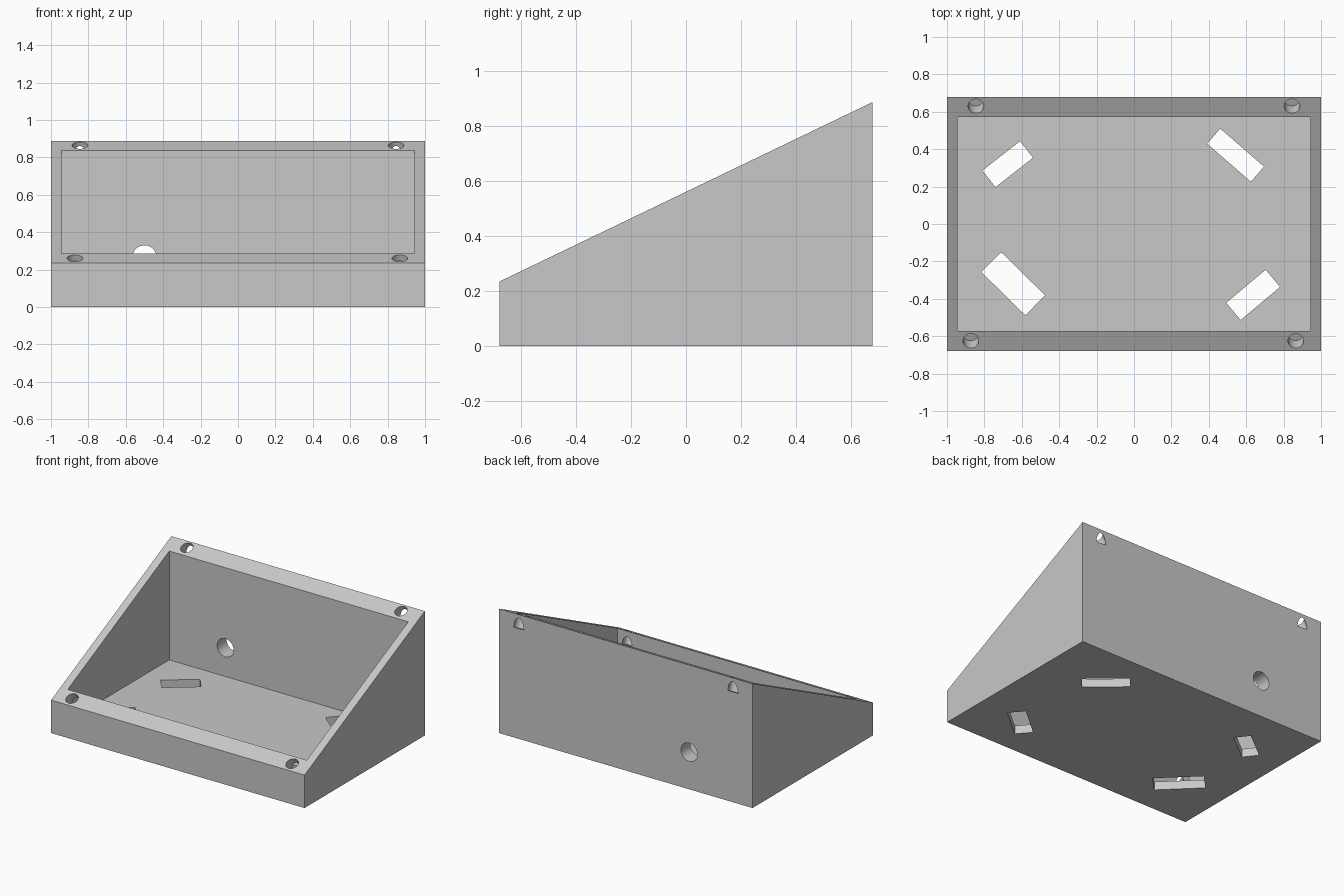
import bpy, bmesh, math
from mathutils import Matrix, Vector

default = bpy.data.objects.get("Cube")
if default:
    bpy.data.objects.remove(default, do_unlink=True)

HALF_DEPTH, FRONT_H, BACK_H, FLOOR = 0.678, 0.235, 0.887, 0.06
SLOPE = math.atan2(BACK_H - FRONT_H, 2 * HALF_DEPTH)

grey = bpy.data.materials.new("light grey")
grey.use_nodes = True
grey.diffuse_color = (0.58, 0.58, 0.58, 1)
grey.node_tree.nodes["Principled BSDF"].inputs["Base Color"].default_value = (0.58, 0.58, 0.58, 1)


def make_object(name, bm):
    bmesh.ops.recalc_face_normals(bm, faces=bm.faces)
    mesh = bpy.data.meshes.new(name)
    bm.to_mesh(mesh)
    bm.free()
    mesh.materials.append(grey)
    obj = bpy.data.objects.new(name, mesh)
    bpy.context.collection.objects.link(obj)
    return obj


def box(name, centre, size, angle=0):
    bm = bmesh.new()
    matrix = (Matrix.Translation(centre) @ Matrix.Rotation(math.radians(angle), 4, 'Z')
              @ Matrix.Diagonal((*size, 1)))
    bmesh.ops.create_cube(bm, size=1, matrix=matrix)
    return make_object(name, bm)


def cylinder(name, centre, radius, length, tilt):
    bm = bmesh.new()
    matrix = Matrix.Translation(centre) @ Matrix.Rotation(tilt, 4, 'X')
    bmesh.ops.create_cone(bm, cap_ends=True, segments=40, radius1=radius,
                          radius2=radius, depth=length, matrix=matrix)
    return make_object(name, bm)


# Wedge-shaped body, extruded from its side profile
bm = bmesh.new()
profile = [(-HALF_DEPTH, 0), (HALF_DEPTH, 0), (HALF_DEPTH, BACK_H), (-HALF_DEPTH, FRONT_H)]
side = bm.faces.new([bm.verts.new((-1, y, z)) for y, z in profile])
grown = bmesh.ops.extrude_face_region(bm, geom=[side])["geom"]
bmesh.ops.translate(bm, vec=(2, 0, 0),
                    verts=[v for v in grown if isinstance(v, bmesh.types.BMVert)])
body = make_object("sloped_enclosure", bm)

# Open cavity and round cable hole in the back wall
cutters = [box("cavity_cutter", (0, 0, FLOOR + 0.6), (1.886, 1.144, 1.2)),
           cylinder("cable_hole_cutter", (-0.5, 0.63, 0.265), 0.065, 0.3, math.pi / 2)]

# Angled slots through the floor: x, y, length, width, angle
for x, y, length, width, angle in [(-0.675, 0.32, 0.255, 0.113, 38), (0.543, 0.368, 0.31, 0.107, -41),
                                   (-0.646, -0.319, 0.33, 0.15, -44.5), (0.637, -0.379, 0.275, 0.12, 40)]:
    cutters.append(box("slot_cutter", (x, y, 0.03), (length, width, 0.2), angle))

# Blind screw holes, square to the sloping rim
normal = Vector((0, -math.sin(SLOPE), math.cos(SLOPE)))
for x, y in [(-0.845, 0.63), (0.845, 0.63), (-0.872, -0.625), (0.865, -0.625)]:
    surface = Vector((x, y, FRONT_H + (y + HALF_DEPTH) * math.tan(SLOPE)))
    cutters.append(cylinder("screw_hole_cutter", surface, 0.042, 0.18, SLOPE))

# Cut the openings
for cutter in cutters:
    mod = body.modifiers.new(cutter.name, 'BOOLEAN')
    mod.operation, mod.solver, mod.object = 'DIFFERENCE', 'EXACT', cutter
    cutter.hide_render = True

bpy.context.view_layer.update()
cut_mesh = bpy.data.meshes.new_from_object(body.evaluated_get(bpy.context.evaluated_depsgraph_get()))
body.modifiers.clear()
body.data = cut_mesh
for cutter in cutters:
    bpy.data.objects.remove(cutter, do_unlink=True)

# Keep one material and smooth the round holes only
cut_mesh.materials.clear()
cut_mesh.materials.append(grey)
for poly in cut_mesh.polygons:
    poly.material_index = 0
bpy.ops.object.select_all(action='DESELECT')
body.select_set(True)
bpy.context.view_layer.objects.active = body
bpy.ops.object.shade_smooth_by_angle(angle=math.radians(20))
